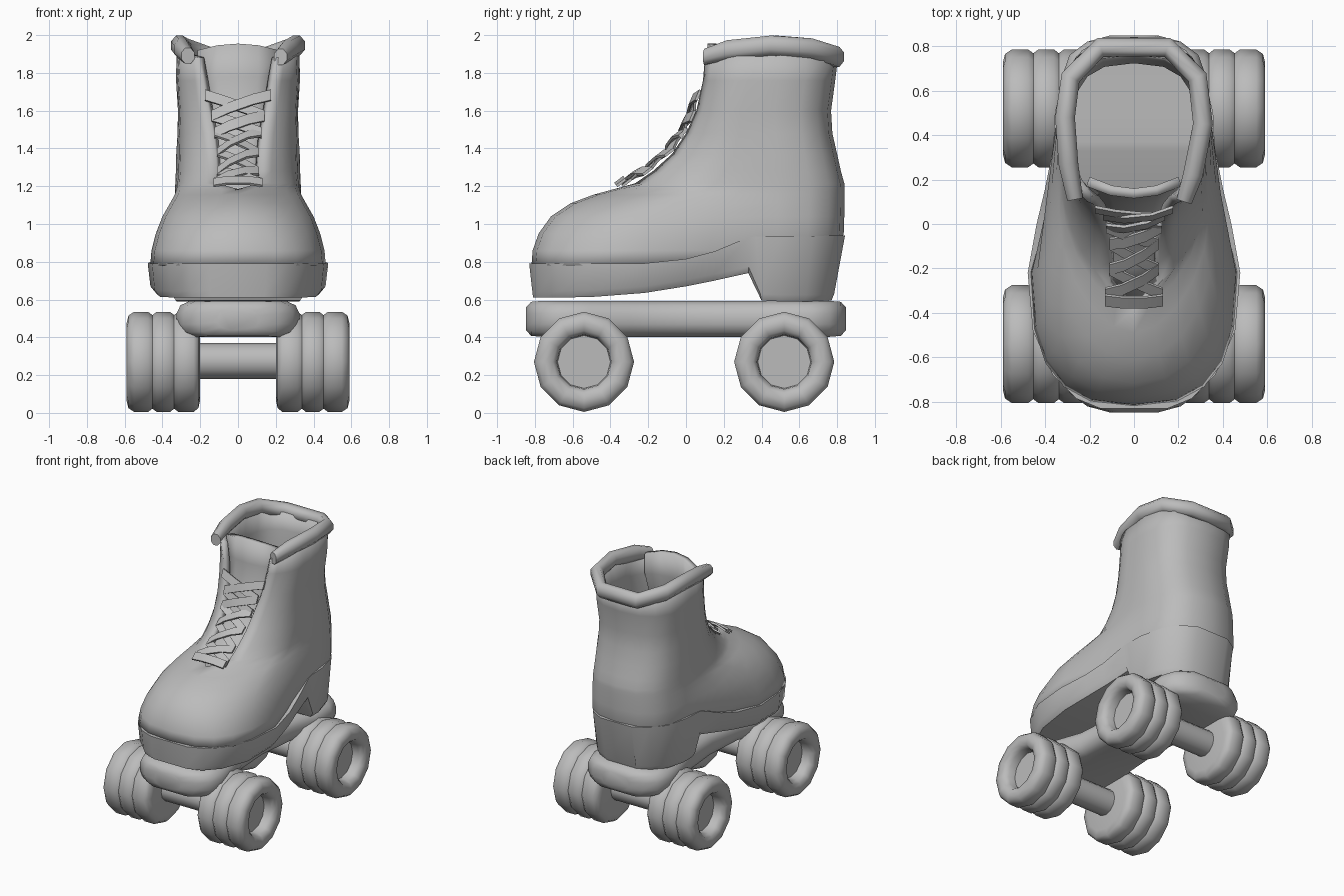
import bpy, bmesh, math
from mathutils import Vector

if "Cube" in bpy.data.objects:
    bpy.data.objects.remove(bpy.data.objects["Cube"])

grey = bpy.data.materials.new("mid_grey")
grey.diffuse_color = (.5, .5, .5, 1)
grey.use_nodes = True
grey.node_tree.nodes["Principled BSDF"].inputs["Base Color"].default_value = grey.diffuse_color


def finish(ob, angle=45):
    ob.data.materials.append(grey)
    bpy.ops.object.select_all(action='DESELECT')
    ob.select_set(True)
    bpy.context.view_layer.objects.active = ob
    bpy.ops.object.shade_smooth_by_angle(angle=math.radians(angle))


def loft(name, rings, closed=True, caps=True, recalc=True, thick=0, angle=45):
    """Skin a list of equal-length point rings."""
    bm = bmesh.new()
    vs = [[bm.verts.new(p) for p in r] for r in rings]
    n = len(rings[0])
    for a, b in zip(vs, vs[1:]):
        for i in range(n if closed else n - 1):
            j = (i + 1) % n
            bm.faces.new((a[i], a[j], b[j], b[i]))
    if caps:
        bm.faces.new(vs[0])
        bm.faces.new(vs[-1])
    bmesh.ops.remove_doubles(bm, verts=bm.verts, dist=1e-4)
    if recalc:
        bmesh.ops.recalc_face_normals(bm, faces=bm.faces)
    me = bpy.data.meshes.new(name)
    bm.to_mesh(me)
    bm.free()
    ob = bpy.data.objects.new(name, me)
    bpy.context.collection.objects.link(ob)
    if thick:
        m = ob.modifiers.new("thickness", 'SOLIDIFY')
        m.thickness = thick
        m.offset = -1
    finish(ob, angle)
    return ob


def lathe_x(name, profile, y, z, side=1, seg=12):
    """Revolve (x, radius) pairs around an axis parallel to x."""
    rings = []
    for x, r in profile:
        rings.append([(side * x, y + r * math.sin(2 * math.pi * k / seg),
                       z + r * math.cos(2 * math.pi * k / seg)) for k in range(seg)])
    return loft(name, rings, angle=60)


# Wheels with grooved treads and recessed hubs, and axles
wheel = [(.2, .03), (.2, .2), (.21, .245), (.235, .265), (.315, .265), (.338, .248),
         (.36, .265), (.43, .265), (.453, .248), (.476, .265), (.55, .265),
         (.58, .245), (.59, .205), (.58, .165), (.55, .145), (.5, .14), (.5, .03)]
for end, y in (("front", -.54), ("rear", .52)):
    for side, label in ((1, "right"), (-1, "left")):
        lathe_x(f"{end}_{label}_wheel", wheel, y, .27, side)
    lathe_x(f"{end}_axle", [(-.21, .095), (.21, .095)], y, .275)

# Base plate: rounded section, waisted in the middle
plate = [(-.847, .11, .06), (-.82, .21, .09), (-.76, .29, .095), (-.66, .325, .095),
         (-.5, .31, .095), (-.3, .24, .095), (0, .22, .095), (.3, .25, .095),
         (.5, .31, .095), (.66, .325, .095), (.76, .29, .095), (.82, .21, .09),
         (.847, .11, .06)]
rings = []
for y, w, h in plate:
    half = [(w - .07, -h), (w - .02, -h * .75), (w, -h * .3), (w, h * .3),
            (w - .02, h * .75), (w - .07, h)]
    sec = half + [(-x, z) for x, z in reversed(half)]
    rings.append([(x, y, .498 + z) for x, z in sec])
loft("base_plate", rings)

# Sole and heel: (y top, y bottom, half width, z top, z bottom)
sole = [(-.83, -.81, .15, .79, .612), (-.785, -.77, .26, .79, .61), (-.68, -.67, .365, .79, .61),
        (-.48, -.48, .455, .79, .615), (-.22, -.22, .478, .792, .635), (0, 0, .438, .815, .67),
        (.15, .15, .402, .855, .7), (.33, .33, .366, .93, .74), (.37, .4, .362, .934, .595),
        (.5, .5, .356, .935, .59), (.67, .63, .315, .935, .59), (.78, .72, .235, .94, .59),
        (.842, .77, .13, .94, .595)]
rings = []
for yt, yb, w, zt, zb in sole:
    ym = yb + (yt - yb) * .2
    half = [(w * .91, yb, zb), (w * .97, ym, zb + .035), (w, yt, zt)]
    rings.append(half + [(-x, y, z) for x, y, z in reversed(half)])
loft("sole", rings, angle=40)

# Boot upper: z, front y, back y, front/rear half width, front/rear length, throat gap, squareness
upper = [(.78, -.818, .77, .465, .315, .6, .35, 0, 2.75),
         (.86, -.812, .805, .458, .33, .6, .35, 0, 2.6),
         (.95, -.78, .835, .435, .345, .57, .35, 0, 2.4),
         (1.04, -.715, .838, .4, .342, .55, .35, 0, 2.2),
         (1.11, -.61, .84, .36, .338, .55, .35, 0, 2),
         (1.155, -.49, .84, .335, .335, .52, .35, 0, 1.8),
         (1.185, -.38, .84, .325, .333, .5, .35, 0, 1.7),
         (1.215, -.27, .838, .32, .332, .43, .35, .11, 1.7),
         (1.28, -.175, .82, .315, .329, .38, .33, .113, 1.7),
         (1.37, -.075, .8, .312, .327, .33, .32, .118, 1.8),
         (1.48, 0, .775, .31, .32, .28, .3, .13, 1.9),
         (1.6, .055, .768, .312, .318, .24, .3, .155, 2),
         (1.76, .09, .79, .32, .328, .24, .3, .185, 2),
         (1.88, .1, .805, .31, .325, .22, .3, .21, 2)]
rings = []
for z, yf, yb, wf, wr, a, b, g, e in upper:
    half = []
    t0 = math.asin((g / wf) ** (e / 2))
    c0 = math.cos(t0) ** (2 / e)
    for k in range(6):
        t = t0 + (math.pi / 2 - t0) * k / 5
        half.append((wf * max(math.sin(t), 0) ** (2 / e),
                     yf + a * (1 - max(math.cos(t), 0) ** (2 / e) / c0)))
    half.append(((wf + wr) / 2 * (.97 if z < .9 else 1), (yf + a + yb - b) / 2))
    for k in range(5):
        t = math.pi / 2 * k / 4
        half.append((wr * max(math.cos(t), 0) ** .8, yb - b + b * math.sin(t) ** .8))
    rise = .055 if z > 1.85 else 0
    half = [(x, y, z + rise * math.sin(math.pi * (y - yf) / (yb - yf))) for x, y in half]
    rings.append(half + [(-x, y, zz) for x, y, zz in reversed(half[:-1])])
loft("boot_upper", rings, closed=False, caps=False, recalc=False, thick=.045, angle=60)

# Padded collar, open at the front
path = [(.225, .1, 1.885), (.265, .22, 1.92), (.31, .45, 1.945), (.285, .66, 1.93),
        (.15, .795, 1.885), (-.15, .795, 1.885), (-.285, .66, 1.93), (-.31, .48, 1.945),
        (-.295, .27, 1.925), (-.265, .11, 1.89)]
rings = []
for i, p in enumerate(path):
    d = Vector(path[min(i + 1, len(path) - 1)]) - Vector(path[max(i - 1, 0)])
    out = Vector((d.y, -d.x, 0)).normalized()
    s = .8 if i in (0, len(path) - 1) else 1
    rings.append([Vector(p) + s * (out * .048 * math.cos(q) + Vector((0, 0, .057 * math.sin(q))))
                  for q in [math.pi * 2 * k / 8 + .39 for k in range(8)]])
loft("collar", rings, angle=60)

# Tongue behind the throat opening: z, y, half width
tongue = [(1.14, -.34, .13), (1.24, -.19, .14), (1.35, -.05, .15), (1.47, .035, .165),
          (1.6, .085, .19), (1.78, .115, .215), (1.955, .115, .215)]
rings = [[(u * w, y + .055 * u * u, z - (.035 * u * u if z > 1.9 else 0))
          for u in (-1, -.5, 0, .5, 1)] for z, y, w in tongue]
loft("tongue", rings, closed=False, caps=False, recalc=False, thick=.045)

# Criss-cross flat laces between eyelets: half width, y, z
eyelets = [(.13, -.31, 1.215), (.11, -.2, 1.275), (.11, -.085, 1.375),
           (.125, -.01, 1.48), (.14, .04, 1.57), (.175, .07, 1.68)]


def lace(name, p, q, lift):
    p, q = Vector(p), Vector(q)
    slope = Vector((0, .13, .1)) if p.z < 1.4 else Vector((0, .06, .14))
    up = slope.normalized() * .03
    out = Vector((0, -up.z, up.y)).normalized()
    rings = []
    for c in (p, p.lerp(q, .3) + out * lift, p.lerp(q, .7) + out * lift, q):
        c = c + out * .012
        rings.append([c - up, c + up, c + up - out * .014, c - up - out * .014])
    loft(name, rings, angle=30)


w, y, z = eyelets[0]
lace("lace_bottom", (-w, y - .03, z), (w, y - .03, z), .015)
for i, ((w0, y0, z0), (w1, y1, z1)) in enumerate(zip(eyelets, eyelets[1:])):
    for s, label in ((1, "right"), (-1, "left")):
        lace(f"lace_{label}_{i + 1}", (s * w0, y0, z0), (-s * w1, y1, z1),
             .01 if s > 0 else .026)
